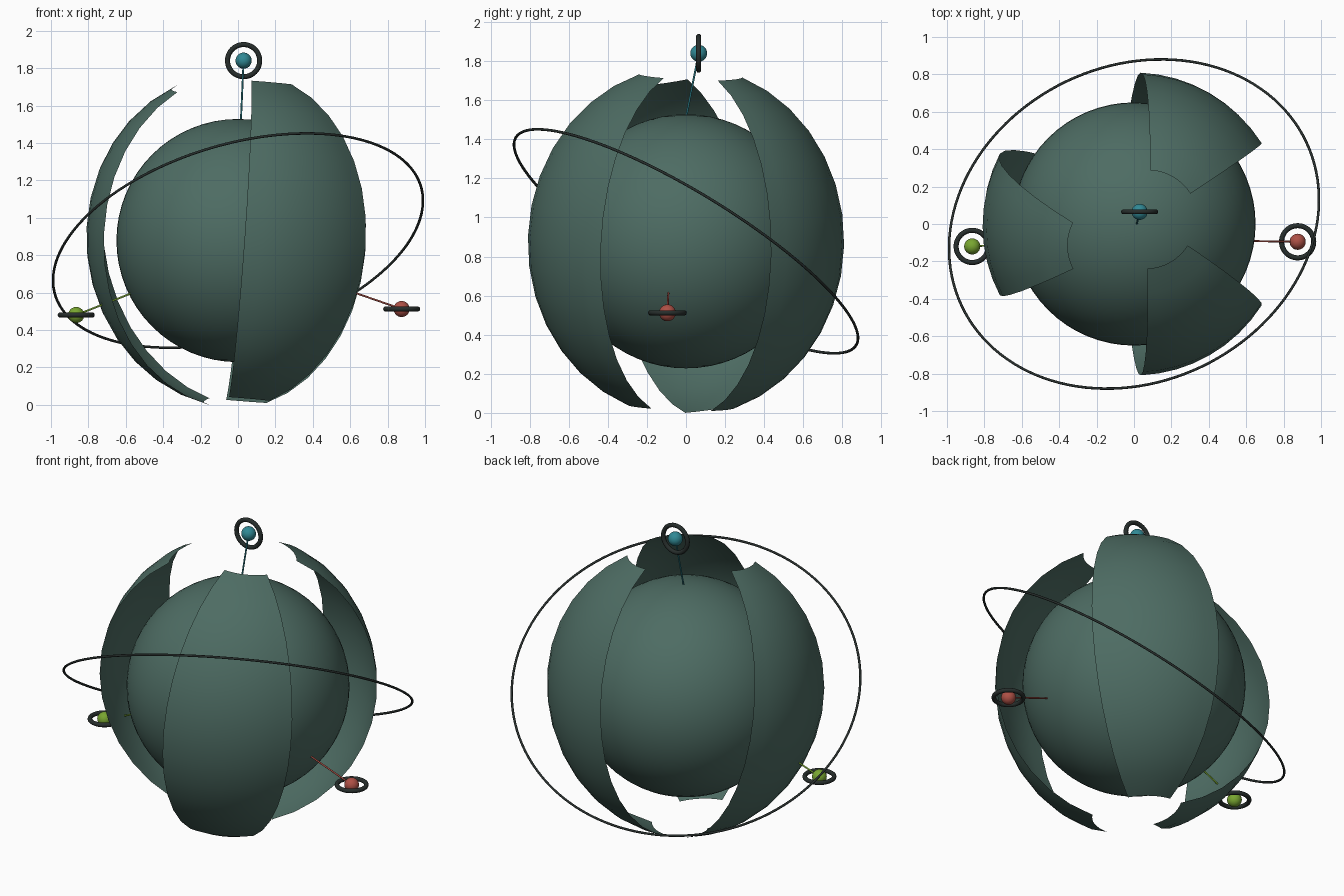
import bpy, bmesh, math
from mathutils import Vector

if "Cube" in bpy.data.objects:
    bpy.data.objects.remove(bpy.data.objects["Cube"])

CENTER = Vector((0, 0, 0.878))
UP = Vector((0, 0, 1))


def material(name, rgb):
    m = bpy.data.materials.new(name)
    m.diffuse_color = (*rgb, 1)
    m.use_nodes = True
    m.node_tree.nodes["Principled BSDF"].inputs["Base Color"].default_value = m.diffuse_color
    return m


GREEN = material("dark_green", (0.075, 0.15, 0.125))
BLACK = material("near_black", (0.02, 0.027, 0.025))
TEAL = material("teal", (0.03, 0.25, 0.3))
RED = material("red", (0.42, 0.08, 0.06))
LIME = material("lime", (0.19, 0.38, 0.03))


def finish(name, mat):
    ob = bpy.context.object
    ob.name = name
    ob.data.materials.append(mat)
    bpy.ops.object.shade_smooth_by_angle(angle=math.radians(40))
    return ob


def ball(name, loc, r, mat, seg=64):
    bpy.ops.mesh.primitive_uv_sphere_add(segments=seg, ring_count=seg // 2, radius=r, location=loc)
    return finish(name, mat)


def hoop(name, loc, normal, major, minor, mat, seg):
    rot = UP.rotation_difference(Vector(normal)).to_euler()
    bpy.ops.mesh.primitive_torus_add(major_radius=major, minor_radius=minor, major_segments=seg,
                                     minor_segments=10, location=loc, rotation=rot)
    return finish(name, mat)


def rod(name, a, b, r, mat):
    a, b = Vector(a), Vector(b)
    rot = UP.rotation_difference(b - a).to_euler()
    bpy.ops.mesh.primitive_cylinder_add(vertices=12, radius=r, depth=(b - a).length,
                                        location=(a + b) / 2, rotation=rot)
    return finish(name, mat)


def shell_panel(name, azimuth, lean):
    """Open 55 degree slice of a tall ellipsoid with clipped poles, leaning slightly."""
    rot = UP.rotation_difference(Vector((lean[0], lean[1], 0.85)))
    cols, rows = 8, 14
    clip = math.asin(0.27 / 0.81)
    bm = bmesh.new()
    grid = []
    for i in range(rows + 1):
        polar = math.pi - clip - (math.pi - 2 * clip) * i / rows
        line = []
        for j in range(cols + 1):
            az = math.radians(azimuth + 55 * (j / cols - 0.5))
            p = Vector((0.81 * math.sin(polar) * math.cos(az),
                        0.81 * math.sin(polar) * math.sin(az), 0.90 * math.cos(polar)))
            line.append(bm.verts.new(rot @ p))
        grid.append(line)
    for i in range(rows):
        for j in range(cols):
            bm.faces.new((grid[i][j], grid[i][j + 1], grid[i + 1][j + 1], grid[i + 1][j]))
    me = bpy.data.meshes.new(name)
    bm.to_mesh(me)
    bm.free()
    ob = bpy.data.objects.new(name, me)
    bpy.context.collection.objects.link(ob)
    ob.location = CENTER
    bpy.ops.object.select_all(action='DESELECT')
    ob.select_set(True)
    bpy.context.view_layer.objects.active = ob
    return finish(name, GREEN)


# Core sphere
ball("core_sphere", CENTER, 0.65, GREEN)

# Three surrounding shell panels
shell_panel("left_shell_panel", 180, (-0.088, -0.12))
shell_panel("back_shell_panel", 60, (0.075, 0.018))
shell_panel("front_shell_panel", -60, (0.06, 0.031))

# Large tilted orbit ring
hoop("orbit_ring", CENTER, (-0.245, 0.506, 0.828), 1.02, 0.007, BLACK, 128)

# Satellites: stem, bead and small hoop
for name, pos, root, normal, mat in (
        ("top", (0.03, 0.065, 1.84), (0.015, 0.0, 1.51), (0, 1, 0), TEAL),
        ("right", (0.875, -0.095, 0.512), (0.55, -0.09, 0.625), (0, 0, 1), RED),
        ("left", (-0.865, -0.12, 0.48), (-0.56, -0.1, 0.6), (0, 0, 1), LIME)):
    rod(name + "_stem", root, pos, 0.005, mat)
    ball(name + "_bead", pos, 0.043, mat, 32)
    hoop(name + "_hoop", pos, normal, 0.086, 0.0135, BLACK, 48)
